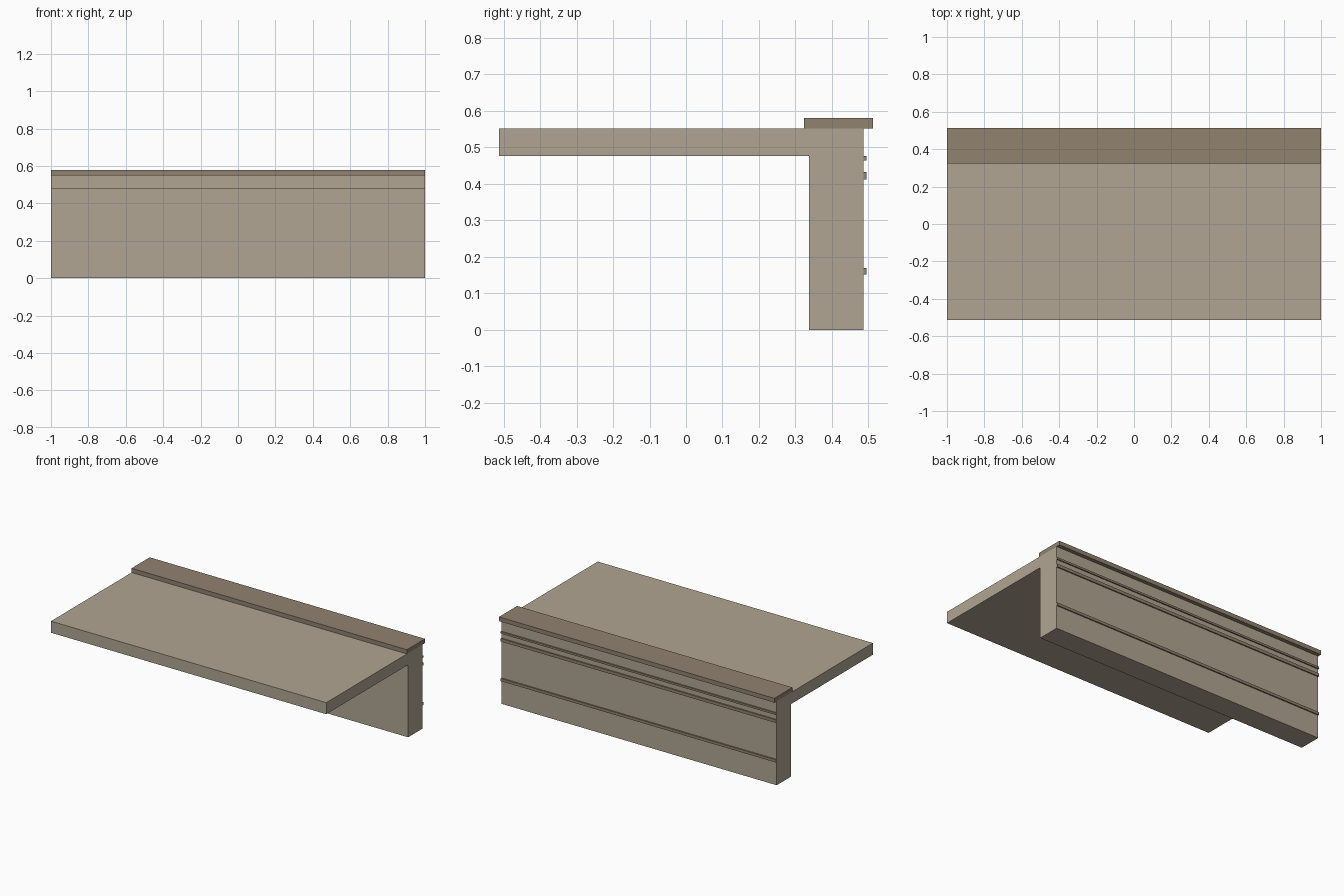
import bpy
import bmesh

cube = bpy.data.objects.get("Cube")
if cube:
    bpy.data.objects.remove(cube, do_unlink=True)


def material(name, rgb):
    mat = bpy.data.materials.new(name)
    mat.use_nodes = True
    color = (*rgb, 1.0)
    mat.diffuse_color = color
    mat.node_tree.nodes["Principled BSDF"].inputs["Base Color"].default_value = color
    return mat


def extrude_profile(name, profile, mat, half_length=1.0):
    """Sweep a closed (y, z) profile along the full x length."""
    bm = bmesh.new()
    face = bm.faces.new([bm.verts.new((-half_length, y, z)) for y, z in profile])
    swept = bmesh.ops.extrude_face_region(bm, geom=[face])
    verts = [g for g in swept["geom"] if isinstance(g, bmesh.types.BMVert)]
    bmesh.ops.translate(bm, verts=verts, vec=(2 * half_length, 0, 0))
    bmesh.ops.recalc_face_normals(bm, faces=bm.faces)
    mesh = bpy.data.meshes.new(name)
    bm.to_mesh(mesh)
    bm.free()
    mesh.materials.append(mat)
    obj = bpy.data.objects.new(name, mesh)
    bpy.context.collection.objects.link(obj)
    return obj


def bar(name, y0, y1, z0, z1, mat):
    return extrude_profile(name, [(y0, z0), (y1, z0), (y1, z1), (y0, z1)], mat)


stone = material("pale stone", (0.434, 0.376, 0.287))
trim = material("brown trim", (0.283, 0.223, 0.162))

FRONT, WALL_FRONT, WALL_BACK = -0.512, 0.337, 0.487
SLAB_BOTTOM, SLAB_TOP = 0.476, 0.552

# Floor slab and rear wall as one L-shaped body
extrude_profile("slab_and_wall", [
    (WALL_FRONT, 0), (WALL_BACK, 0), (WALL_BACK, SLAB_TOP),
    (FRONT, SLAB_TOP), (FRONT, SLAB_BOTTOM), (WALL_FRONT, SLAB_BOTTOM),
], stone)

# Overhanging coping along the wall top
bar("coping", 0.324, 0.512, SLAB_TOP, 0.58, trim)

# Thin mouldings on the back of the wall
mouldings = {"upper": (0.464, 0.477), "middle": (0.412, 0.432), "lower": (0.152, 0.17)}
for label, (low, high) in mouldings.items():
    bar(label + "_moulding", WALL_BACK, WALL_BACK + 0.008, low, high, trim)
